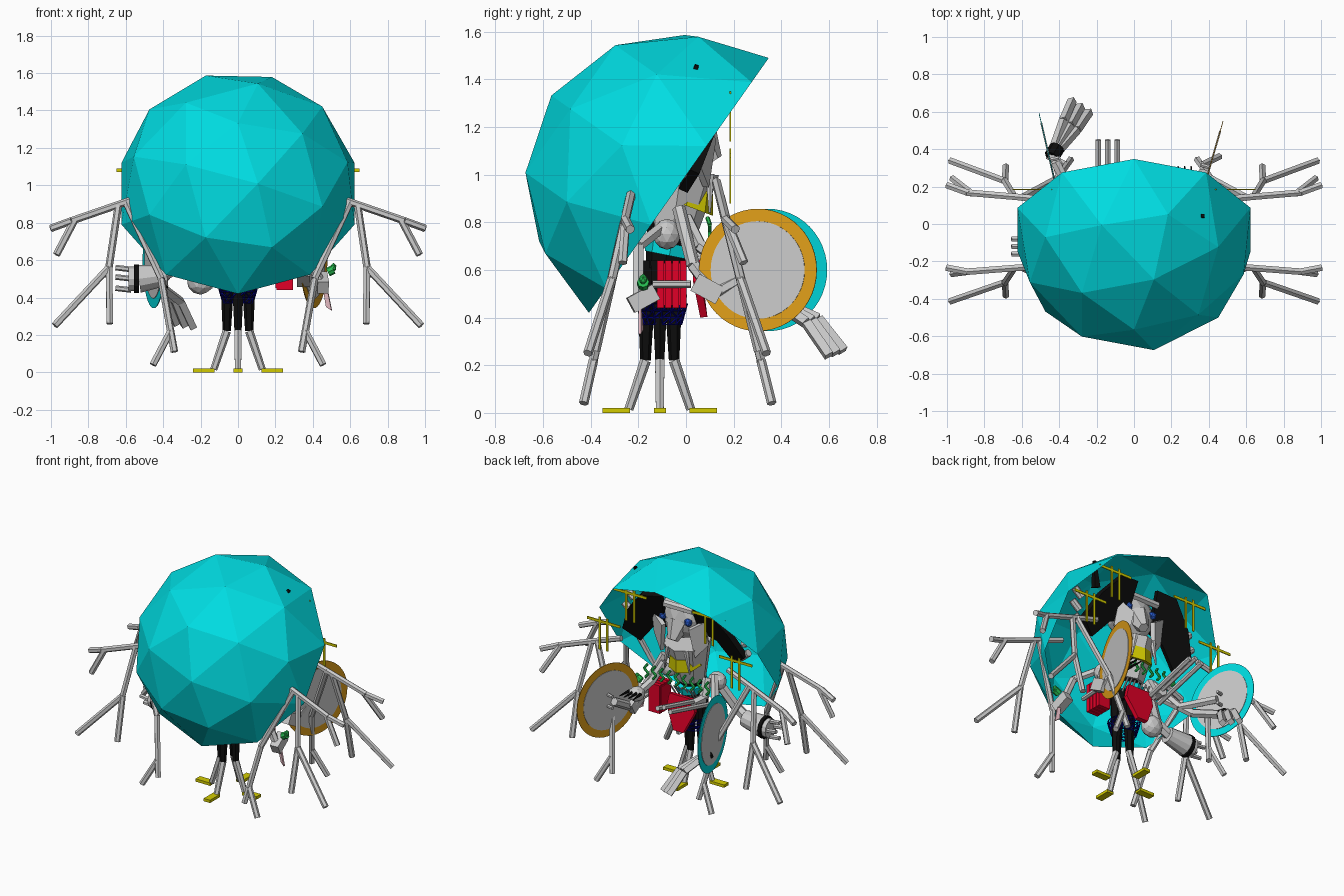
import bpy, bmesh, math
from mathutils import Vector as V, Matrix

if "Cube" in bpy.data.objects:
    bpy.data.objects.remove(bpy.data.objects["Cube"])

COLS = {"cyan": (0.0, 0.72, 0.76), "black": (0.004, 0.004, 0.004), "yellow": (0.65, 0.6, 0.0),
        "red": (0.75, 0.0, 0.02), "orange": (0.75, 0.35, 0.01), "green": (0.02, 0.5, 0.08),
        "blue": (0.02, 0.1, 0.6), "navy": (0.0, 0.0, 0.2), "pink": (0.8, 0.5, 0.55)}
MATS = {}
for n, c in COLS.items():
    MATS[n] = bpy.data.materials.new(n)
    MATS[n].diffuse_color = (*c, 1)


def finish(name, bm, col=None):
    me = bpy.data.meshes.new(name)
    bm.to_mesh(me)
    bm.free()
    ob = bpy.data.objects.new(name, me)
    bpy.context.collection.objects.link(ob)
    if col:
        me.materials.append(MATS[col])
    return ob


def tubes(name, segs, r1, r2=None, col=None, sides=6):
    """One object made of straight tapered bars, each given as (start, end)."""
    bm = bmesh.new()
    for a, b in segs:
        a, b = V(a), V(b)
        d = b - a
        m = Matrix.Translation((a + b) / 2) @ d.to_track_quat('Z', 'Y').to_matrix().to_4x4()
        bmesh.ops.create_cone(bm, cap_ends=True, segments=sides, radius1=r1,
                              radius2=r1 if r2 is None else r2, depth=d.length, matrix=m)
    return finish(name, bm, col)


def path(name, pts, r, col=None, sides=6):
    return tubes(name, list(zip(pts, pts[1:])), r, None, col, sides)


def box(name, loc, size, col=None, rot=(0, 0, 0)):
    bm = bmesh.new()
    bmesh.ops.create_cube(bm, size=1, matrix=Matrix.Diagonal((*size, 1)))
    ob = finish(name, bm, col)
    ob.location, ob.rotation_euler = loc, rot
    return ob


def ball(name, loc, size, col=None, sub=2):
    bm = bmesh.new()
    bmesh.ops.create_icosphere(bm, subdivisions=sub, radius=1, matrix=Matrix.Diagonal((*size, 1)))
    ob = finish(name, bm, col)
    ob.location = loc
    return ob


def plate(name, pts, thick, col=None):
    bm = bmesh.new()
    f = bm.faces.new([bm.verts.new(p) for p in pts])
    f.normal_update()
    off = f.normal * thick
    r = bmesh.ops.extrude_face_region(bm, geom=[f])
    for v in r["geom"]:
        if isinstance(v, bmesh.types.BMVert):
            v.co += off
    bmesh.ops.recalc_face_normals(bm, faces=bm.faces[:])
    return finish(name, bm, col)


# Big faceted half-sphere shell, opening to the lower back
bm = bmesh.new()
bmesh.ops.create_icosphere(bm, subdivisions=2, radius=0.655)
bmesh.ops.delete(bm, geom=[v for v in bm.verts if v.co.z < -0.01], context='VERTS')
shell = finish("dome_shell", bm, "cyan")
shell.location = (0, -0.03, 0.955)
shell.rotation_euler = (math.radians(54.8), 0, 0)
tubes("shell_spike", [((0.32, 0.0, 1.3), (0.37, 0.045, 1.46))], 0.03, 0.012, "black", 4)

# Forked branch limbs, two on each side
TREE = [((0.42, 0.97), (0.6, 0.91)), ((0.6, 0.91), (0.89, 0.81)), ((0.89, 0.81), (1.0, 0.77)),
        ((0.87, 0.82), (0.97, 0.63)), ((0.64, 0.89), (0.69, 0.56)), ((0.69, 0.56), (0.98, 0.25)),
        ((0.69, 0.56), (0.685, 0.26)), ((0.6, 0.91), (0.41, 0.5)), ((0.41, 0.5), (0.36, 0.22)),
        ((0.36, 0.22), (0.455, 0.04)), ((0.36, 0.22), (0.34, 0.11))]


def branch_point(x, z, back):
    y = 0.11 + 0.25 * (1.04 - z) if back else -0.23 - 0.227 * (0.92 - z)
    if x > 0.9:
        y += 0.03 if z > 0.5 or back else -0.03
    return y


for side, sn in ((1, "right"), (-1, "left")):
    for fn, back in (("front", False), ("back", True)):
        tubes(f"{fn}_{sn}_branch", [((side * a, branch_point(a, h, back), h), (side * b, branch_point(b, k, back), k))
                                    for (a, h), (b, k) in TREE], 0.02)

    # Flat yellow hanging frames at the shell opening
    for x, z in ((0.31, 1.34), (0.52, 1.08)):
        box(f"{sn}_frame_bar", (side * x, 0.185, z), (0.26, 0.006, 0.018), "yellow")
        for dx in (-0.03, 0.03):
            box(f"{sn}_frame_rod", (side * (x + dx), 0.185, z - 0.085), (0.016, 0.006, 0.23), "yellow")

    # Black wing panels inside the shell
    plate(f"{sn}_wing", [(side * x, y, z) for x, y, z in
          ((0.1, 0.12, 1.38), (0.24, 0.14, 1.36), (0.38, 0.09, 1.2), (0.47, 0.02, 1.02),
           (0.36, -0.03, 0.94), (0.24, 0.0, 1.08), (0.12, 0.02, 1.12))], 0.04, "black")
    tubes(f"{sn}_wing_rollers", [((side * x, -0.02, z), (side * (x + 0.06), -0.02, z + 0.05))
          for x, z in ((0.42, 1.2), (0.44, 1.1), (0.42, 1.0))], 0.025, 0.025, None, 8)

# Thin round shields facing sideways
for name, col, c, ang in (("right_shield", "orange", (0.405, 0.302, 0.6), -16),
                          ("left_shield", "cyan", (-0.45, 0.342, 0.6), 193)):
    n = V((math.cos(math.radians(ang)), math.sin(math.radians(ang)), 0))
    c = V(c)
    tubes(name + "_rim", [(c - n * 0.002, c + n * 0.002)], 0.257, None, col, 48)
    tubes(name + "_face", [(c - n * 0.005, c + n * 0.005)], 0.205, None, None, 48)
    for k in (-1, 1):
        tubes(name + "_grip", [(c - n * 0.05 + V((0, 0, k * 0.04)), c - n * 0.005 + V((0, 0, k * 0.04)))], 0.012)

# Four legs: black thigh, grey shin, flat yellow foot
for i in range(4):
    a = i * math.pi / 2
    d = V((math.cos(a), math.sin(a), 0))
    c = V((0, -0.11, 0))
    hip, knee, ankle = c + d * 0.055 + V((0, 0, 0.64)), c + d * 0.06 + V((0, 0, 0.22)), c + d * 0.13 + V((0, 0, 0.015))
    tubes("leg_thigh", [(knee, hip)], 0.022, 0.045, "black")
    tubes("leg_shin", [(ankle, knee)], 0.019, 0.023)
    box("leg_foot", c + d * 0.183 + V((0, 0, 0.01)), (0.115, 0.05, 0.02), "yellow", (0, 0, a))

# Dark blue net around the hips
bm = bmesh.new()
bmesh.ops.create_cone(bm, segments=16, radius1=0.08, radius2=0.105, depth=0.09)
bmesh.ops.subdivide_edges(bm, edges=[e for e in bm.edges if abs(e.verts[0].co.z - e.verts[1].co.z) > 0.01], cuts=2)
bmesh.ops.triangulate(bm, faces=bm.faces[:])
net = finish("hip_net", bm, "navy")
net.location = (0, -0.1, 0.415)
net.modifiers.new("wire", 'WIREFRAME').thickness = 0.008

# Central body
tubes("waist", [((0, -0.09, 0.6), (0, -0.05, 0.9))], 0.08, 0.11, "black", 8)
tubes("belt", [((0, -0.07, 0.66), (0, -0.06, 0.71))], 0.105, 0.11, "cyan", 8)
tubes("chest", [((0, -0.06, 0.74), (0, -0.02, 1.02))], 0.1, 0.16, None, 8)
tubes("collar", [((0, 0.0, 0.87), (0, 0.03, 0.95))], 0.12, 0.09, "yellow", 8)
plate("red_apron", [(-0.04, 0.06, 0.4), (0.04, 0.06, 0.4), (0.11, 0.03, 0.55), (0.09, 0.03, 0.64),
                    (-0.09, 0.03, 0.64), (-0.11, 0.03, 0.55)], -0.03, "red")
tubes("waist_spikes", [((x * 0.03, -0.01, 0.62), (x * 0.03, 0.05, 0.7)) for x in range(-3, 4)], 0.006)

# Head with faceted crown, cheeks, eyes and jaw
ball("head", (0.02, -0.02, 1.2), (0.17, 0.13, 0.17))
tubes("snout", [((0.02, 0.05, 1.17), (0.02, 0.12, 1.06))], 0.085, 0.035, None, 6)
for s in (1, -1):
    ball("eye", (0.02 + s * 0.1, 0.09, 1.2), (0.03, 0.025, 0.03), "blue", 1)
    plate("cheek", [(s * 0.09, 0.1, 1.15), (s * 0.19, 0.07, 1.22), (s * 0.2, 0.03, 1.05), (s * 0.12, 0.07, 0.95)], 0.03)
    ball("shoulder", (s * 0.19, -0.08, 0.75), (0.065, 0.06, 0.065))
tubes("brow_bar", [((-0.12, 0.09, 1.29), (0.16, 0.09, 1.29))], 0.025)
tubes("tusks", [((s * 0.07, 0.1, 1.0), (s * 0.1, 0.1, 0.84)) for s in (1, -1)], 0.02, 0.005)

# Green curled tendrils across the chest
for i in range(9):
    x = -0.24 + i * 0.06
    path("green_tendril", [(x, 0.09, 0.82), (x + 0.02, 0.1, 0.79), (x - 0.015, 0.1, 0.76), (x + 0.01, 0.1, 0.73)],
         0.009, "green")

# Ribbed red pack on the right hip
for i in range(4):
    box("red_pack_rib", (0.25, -0.107 + i * 0.032, 0.54), (0.09, 0.028, 0.2), "red")
box("red_pack_core", (0.24, -0.06, 0.54), (0.08, 0.11, 0.18), "red")

# Right arms: one to the shield, one carrying a gem, one clawed
path("right_shield_arm", [(0.19, -0.03, 0.86), (0.3, 0.03, 0.62), (0.35, 0.12, 0.5), (0.37, 0.28, 0.59)], 0.028)
path("right_cross_arm", [(0.31, -0.14, 0.54), (0.32, 0.02, 0.54)], 0.016)
box("right_fist", (0.35, 0.09, 0.52), (0.07, 0.12, 0.08), None, (-0.5, 0, 0))
path("right_front_arm", [(0.2, -0.1, 0.78), (0.34, -0.2, 0.7), (0.44, -0.2, 0.48)], 0.026)
box("right_hand", (0.45, -0.18, 0.48), (0.06, 0.12, 0.07), None, (0.5, 0, 0.1))
tubes("gem_ring", [((0.48, -0.18, 0.535), (0.51, -0.18, 0.55))], 0.025, None, "green", 8)
ball("gem", (0.51, -0.18, 0.56), (0.018, 0.018, 0.025), "green", 1)
plate("pink_blade", [(0.47, -0.2, 0.48), (0.5, -0.2, 0.33), (0.47, -0.19, 0.35), (0.45, -0.2, 0.47)], 0.012, "pink")
path("right_claw_arm", [(0.17, 0.0, 0.82), (0.22, 0.06, 0.7), (0.27, 0.15, 0.63)], 0.028)
ball("right_claw", (0.27, 0.17, 0.63), (0.055, 0.06, 0.05))
tubes("claw_fingers", [((0.22 + i * 0.03, 0.2, 0.65), (0.2 + i * 0.035, 0.31, 0.66)) for i in range(4)], 0.012, 0.004, "black")

# Left arms: shield holder, cuffed hand, long hoof hand and three parallel barrels
path("left_shield_arm", [(-0.19, -0.05, 0.8), (-0.3, 0.1, 0.6), (-0.42, 0.33, 0.6)], 0.028)
path("left_cuffed_arm", [(-0.19, -0.08, 0.75), (-0.3, -0.13, 0.58), (-0.42, -0.12, 0.51)], 0.035)
tubes("left_forearm", [((-0.38, -0.12, 0.52), (-0.53, -0.12, 0.5))], 0.055, 0.075, None, 12)
tubes("left_cuff", [((-0.53, -0.12, 0.5), (-0.555, -0.12, 0.5))], 0.077, None, "black", 12)
tubes("left_palm", [((-0.555, -0.12, 0.5), (-0.585, -0.12, 0.5))], 0.065, None, None, 12)
tubes("left_fingers", [((-0.57, y, z), (-0.655, y, z + 0.01)) for y, z in
                       ((-0.12, 0.55), (-0.16, 0.5), (-0.08, 0.5), (-0.12, 0.44))], 0.015)
path("left_back_arm", [(-0.2, -0.04, 0.72), (-0.36, 0.16, 0.55), (-0.43, 0.38, 0.47)], 0.03)
tubes("left_back_wrist", [((-0.44, 0.36, 0.48), (-0.41, 0.41, 0.45))], 0.042, None, "black", 8)
for k in (-1, 0, 1):
    o = V((0.045, -0.03, -0.01)) * k
    path("left_hoof_finger", [V((-0.41, 0.41, 0.45)) + o * 0.3, V((-0.34, 0.53, 0.385)) + o * 0.8,
                              V((-0.285, 0.63, 0.25)) + o], 0.026, None, 4)
tubes("left_barrels", [((x, 0.02, 0.62 + dz), (x, 0.45, 0.73 + dz)) for x, dz in
                       ((-0.19, 0), (-0.14, 0.02), (-0.09, 0))], 0.017)
path("left_barrel_arm", [(-0.15, -0.03, 0.78), (-0.16, 0.03, 0.66), (-0.14, 0.12, 0.65)], 0.032)
ball("left_hip_pouch", (-0.2, -0.06, 0.49), (0.075, 0.065, 0.075))

for m in bpy.data.materials:
    if m.users and not m.is_grease_pencil:
        m.use_nodes = True
        m.node_tree.nodes["Principled BSDF"].inputs["Base Color"].default_value = m.diffuse_color
